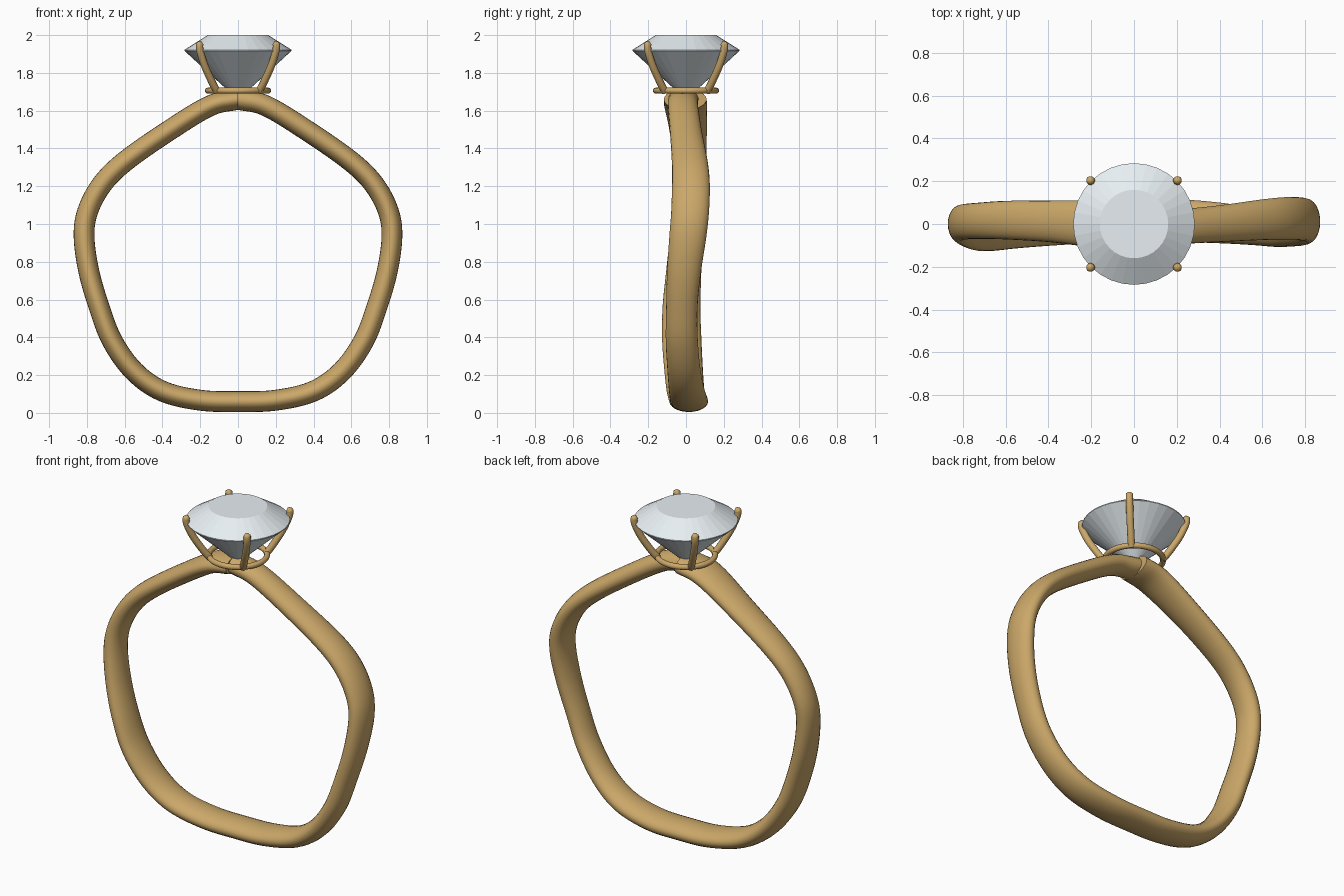
import bpy, bmesh
from math import sin, cos, pi, radians
from mathutils import Vector

if "Cube" in bpy.data.objects:
    bpy.data.objects.remove(bpy.data.objects["Cube"])


def material(name, rgb):
    m = bpy.data.materials.new(name)
    m.diffuse_color = (*rgb, 1)
    m.use_nodes = True
    m.node_tree.nodes["Principled BSDF"].inputs["Base Color"].default_value = m.diffuse_color
    return m


gold = material("gold", (0.60, 0.39, 0.14))
glass = material("clear_stone", (0.80, 0.86, 0.89))


def make_object(name, bm, mat, smooth=True):
    bmesh.ops.recalc_face_normals(bm, faces=bm.faces)
    me = bpy.data.meshes.new(name)
    bm.to_mesh(me)
    bm.free()
    ob = bpy.data.objects.new(name, me)
    bpy.context.collection.objects.link(ob)
    me.materials.append(mat)
    for p in me.polygons:
        p.use_smooth = smooth
    if smooth:
        bpy.context.view_layer.objects.active = ob
        ob.select_set(True)
        bpy.ops.object.shade_smooth_by_angle(angle=radians(50))
        ob.select_set(False)
    return ob


def skin(bm, rings, closed=False):
    """Join rings of points with quads, capping open ends."""
    vs = [[bm.verts.new(p) for p in r] for r in rings]
    n = len(vs[0])
    pairs = list(zip(vs, vs[1:])) + ([(vs[-1], vs[0])] if closed else [])
    for a, b in pairs:
        for i in range(n):
            j = (i + 1) % n
            bm.faces.new((a[i], a[j], b[j], b[i]))
    if not closed:
        bm.faces.new(vs[0])
        bm.faces.new(vs[-1])


def spline(pts, steps):
    """Catmull-Rom through tuples of any length."""
    pts = [Vector(p) for p in pts]
    ext = [2 * pts[0] - pts[1]] + pts + [2 * pts[-1] - pts[-2]]
    out = []
    for k in range(1, len(ext) - 2):
        a, b, c, d = ext[k - 1:k + 3]
        for s in range(steps):
            t = s / steps
            out.append(0.5 * (2 * b + (c - a) * t + (2 * a - 5 * b + 4 * c - d) * t * t
                              + (3 * b - a - 3 * c + d) * t ** 3))
    return out + [pts[-1]]


# Band: rounded pentagon outline (half), with y drift and half width for each side
outline = [(0, 1.66), (.15, 1.625), (.38, 1.485), (.6, 1.33), (.72, 1.21), (.795, 1.07),
           (.815, .935), (.79, .75), (.735, .56), (.665, .38), (.55, .22), (.4, .115),
           (.2, .067), (0, .06)]
right = [(-.014, .08), (-.016, .08), (.0, .085), (.02, .095), (.026, .1), (.022, .1),
         (.01, .098), (-.01, .09), (-.022, .083), (-.022, .085), (-.01, .088), (.005, .095),
         (.016, .1), (.015, .1)]
left = [(-.004, .113), (-.002, .113), (.012, .098), (.018, .09), (.015, .085), (.01, .083),
        (.0, .085), (-.012, .093), (-.024, .1), (-.022, .104), (-.012, .102), (-.002, .1),
        (.01, .1)]
path = [(x, z, y, h) for (x, z), (y, h) in zip(outline, right)]
path += [(-x, z, y, h) for (x, z), (y, h) in reversed(list(zip(outline, left)))]
pts = spline(path, 6)
rings = []
for i, p in enumerate(pts):
    d = pts[min(i + 1, len(pts) - 1)] - pts[max(i - 1, 0)]
    t = Vector((d[0], 0, d[1])).normalized()
    if i in (0, len(pts) - 1):
        t = Vector((1, 0, 0))
    nrm = Vector((-t.z, 0, t.x))
    c = Vector((p[0], p[2], p[1]))
    rings.append([c + nrm * (.055 * cos(a)) + Vector((0, p[3] * sin(a), 0))
                  for a in (2 * pi * k / 24 for k in range(24))])
bm = bmesh.new()
skin(bm, rings)
make_object("band", bm, gold)

# Setting ring under the stone
bm = bmesh.new()
skin(bm, [[((.159 + .016 * cos(b)) * cos(a), (.159 + .016 * cos(b)) * sin(a), 1.706 + .016 * sin(b))
           for b in (2 * pi * k / 12 for k in range(12))]
          for a in (2 * pi * k / 48 for k in range(48))], closed=True)
make_object("setting_ring", bm, gold)

# Four curved prongs: (radius from axis, height) path, rounded tip
prong_path = spline([(.155, 1.70), (.19, 1.745), (.245, 1.83), (.278, 1.90), (.288, 1.94), (.282, 1.966)], 4)
for q in range(4):
    ang = pi / 4 + q * pi / 2
    out, side = Vector((cos(ang), sin(ang), 0)), Vector((-sin(ang), cos(ang), 0))
    rings = []
    for i, p in enumerate(prong_path):
        d = (prong_path[min(i + 1, len(prong_path) - 1)] - prong_path[max(i - 1, 0)]).normalized()
        nrm = out * d[1] - Vector((0, 0, d[0]))
        c = out * p[0] + Vector((0, 0, p[1]))
        r = .02 * min(1, .4 + .3 * (len(prong_path) - 1 - i))
        rings.append([c + nrm * (r * cos(a)) + side * (r * sin(a))
                      for a in (2 * pi * k / 12 for k in range(12))])
    bm = bmesh.new()
    skin(bm, rings)
    make_object("prong_%d" % (q + 1), bm, gold)

# Faceted stone: flat table, crown, thin girdle, pavilion
bm = bmesh.new()
skin(bm, [[(r * cos(2 * pi * k / 32), r * sin(2 * pi * k / 32), z) for k in range(32)]
          for r, z in ((.002, 1.66), (.284, 1.917), (.284, 1.922), (.16, 2.0))])
make_object("stone", bm, glass, smooth=False)
